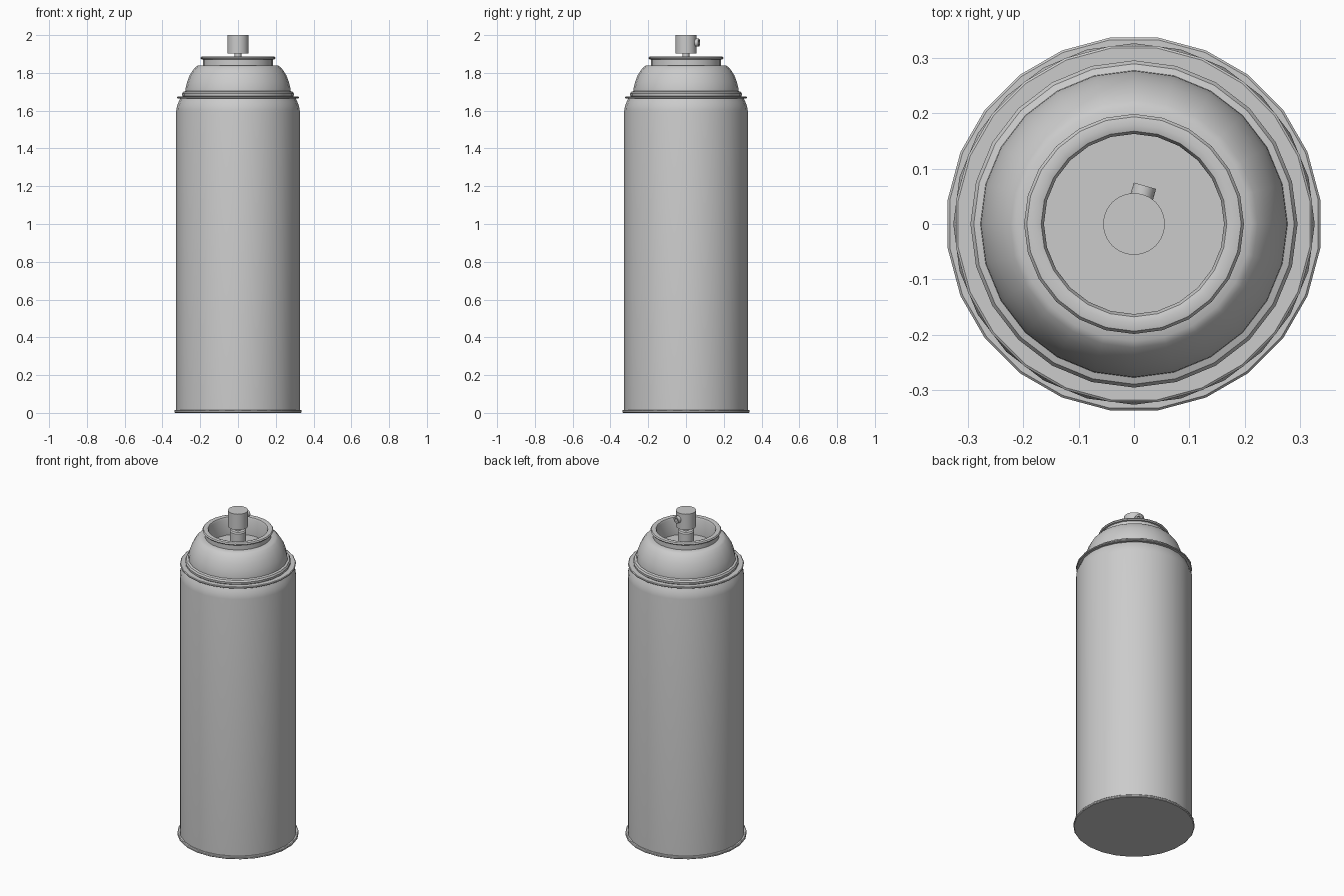
import bpy, bmesh, math
from mathutils import Matrix, Vector

cube = bpy.data.objects.get("Cube")
if cube:
    bpy.data.objects.remove(cube, do_unlink=True)

GREY = (0.6, 0.6, 0.6, 1.0)
mat = bpy.data.materials.new("plain grey")
mat.use_nodes = True
mat.diffuse_color = GREY
mat.node_tree.nodes["Principled BSDF"].inputs["Base Color"].default_value = GREY


def lathe(name, profile, sides=24, offset=0.0, matrix=None, angle=32):
    """Revolve (radius, height) points about z; radius 0 closes an end."""
    bm = bmesh.new()
    rings = []
    for r, z in profile:
        if r == 0:
            rings.append([bm.verts.new((0, 0, z))])
            continue
        ring = []
        for i in range(sides):
            a = 2 * math.pi * (i + offset) / sides
            ring.append(bm.verts.new((r * math.cos(a), r * math.sin(a), z)))
        rings.append(ring)
    for lo, hi in zip(rings, rings[1:]):
        for i in range(sides):
            j = (i + 1) % sides
            if len(lo) == 1:
                bm.faces.new((lo[0], hi[j], hi[i]))
            elif len(hi) == 1:
                bm.faces.new((lo[i], lo[j], hi[0]))
            else:
                bm.faces.new((lo[i], lo[j], hi[j], hi[i]))
    if matrix:
        bm.transform(matrix)
    bmesh.ops.recalc_face_normals(bm, faces=bm.faces)
    mesh = bpy.data.meshes.new(name)
    bm.to_mesh(mesh)
    bm.free()
    mesh.materials.append(mat)
    obj = bpy.data.objects.new(name, mesh)
    bpy.context.collection.objects.link(obj)
    bpy.ops.object.select_all(action='DESELECT')
    obj.select_set(True)
    bpy.context.view_layer.objects.active = obj
    bpy.ops.object.shade_smooth_by_angle(angle=math.radians(angle))
    return obj


# Flared seam around the foot, closed underneath
lathe("bottom_rim", [(0, 0), (0.336, 0), (0.34, 0.004), (0.34, 0.012),
                     (0.336, 0.016), (0.315, 0.016), (0, 0.016)], offset=0.5)

# Tall can wall, drawn in at the shoulder
lathe("can_body", [(0, 0.01), (0.327, 0.01), (0.327, 1.60), (0.323, 1.625),
                   (0.315, 1.645), (0.306, 1.665), (0, 1.665)])

# Thin seam where the dome meets the wall
lathe("top_seam", [(0, 1.664), (0.321, 1.664), (0.325, 1.667), (0.325, 1.672),
                   (0.321, 1.675), (0.308, 1.675), (0, 1.675)], offset=0.5)

# Rounded bead, dome, neck, curled rim and the recessed cup
lathe("dome_and_cup", [
    (0, 1.67), (0.288, 1.67), (0.295, 1.678), (0.296, 1.690), (0.290, 1.700),
    (0.278, 1.704), (0.277, 1.720), (0.270, 1.750), (0.257, 1.785),
    (0.240, 1.813), (0.224, 1.831), (0.212, 1.839), (0.186, 1.840),
    (0.186, 1.870), (0.194, 1.872), (0.199, 1.878), (0.194, 1.885),
    (0.180, 1.888), (0.168, 1.884), (0.163, 1.874), (0.163, 1.775),
    (0, 1.775)])

# Valve housing and thin stem
lathe("valve_stem", [(0, 1.77), (0.046, 1.77), (0.046, 1.873), (0.040, 1.88),
                     (0.018, 1.88), (0.018, 1.91), (0, 1.91)])

# Push button
lathe("spray_button", [(0, 1.902), (0.056, 1.902), (0.056, 2.0), (0, 2.0)])

# Short hollow nozzle on the back of the button, turned slightly aside
direction = Vector((math.sin(math.radians(16)), math.cos(math.radians(16)), 0))
place = (Matrix.Translation((0, 0, 1.96))
         @ direction.to_track_quat('Z', 'Y').to_matrix().to_4x4())
lathe("nozzle", [(0, 0.03), (0.021, 0.03), (0.021, 0.072), (0.011, 0.072),
                 (0.011, 0.058), (0, 0.058)], sides=16, matrix=place)
